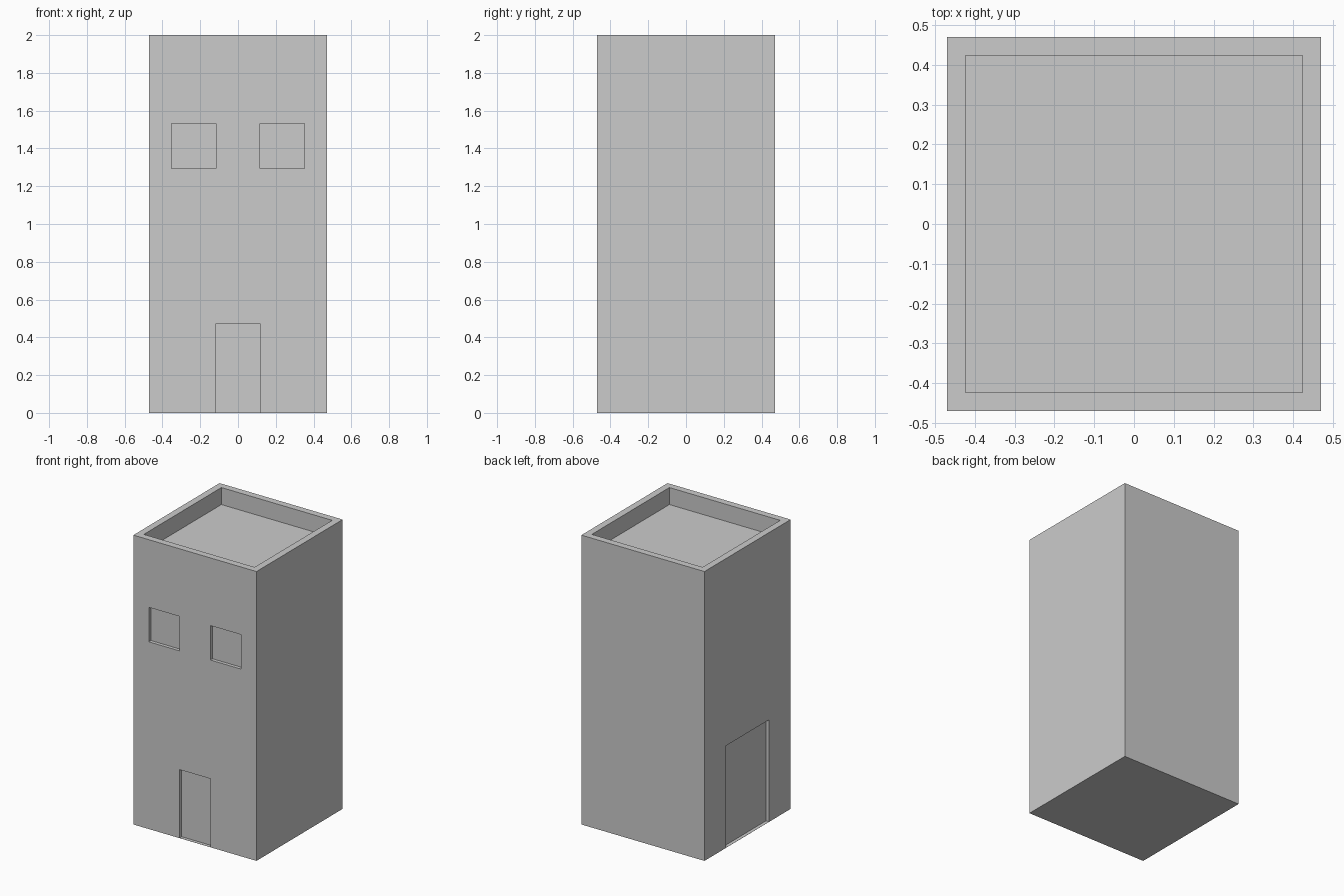
import bpy

if "Cube" in bpy.data.objects:
    bpy.data.objects.remove(bpy.data.objects["Cube"])

U = 2 / 34          # modelling unit: tower is 16 x 16 x 34
HALF = 8 * U
DEPTH = 0.4 * U     # recess depth of door and windows
SILL = 0.001        # keeps the ground face closed under the doors


def box(name, lo, hi):
    bpy.ops.mesh.primitive_cube_add(size=1, location=[(a + b) / 2 for a, b in zip(lo, hi)])
    ob = bpy.context.object
    ob.name = name
    ob.scale = [b - a for a, b in zip(lo, hi)]
    bpy.ops.object.transform_apply(location=True, rotation=False, scale=True)
    return ob


# Tower body
tower = box("tower", (-HALF, -HALF, 0), (HALF, HALF, 2))

# Recesses: roof well, front door, side door, mirrored windows
r = 7.2 * U
front = (-HALF - 0.1, -HALF + DEPTH)
cutters = [
    box("roof_well", (-r, -r, 2 - 2 * U), (r, r, 2.1)),
    box("front_door", (-2 * U, front[0], SILL), (2 * U, front[1], 8.05 * U)),
    box("side_door", (front[0], -4 * U, SILL), (front[1], 4 * U, 12 * U)),
]
for side in (-1, 1):
    x = side * 4 * U
    cutters.append(box("window", (x - 2 * U, front[0], 22 * U), (x + 2 * U, front[1], 26.05 * U)))

# Carve each recess, then remove its cutter
for c in cutters:
    mod = tower.modifiers.new(c.name, 'BOOLEAN')
    mod.operation = 'DIFFERENCE'
    mod.solver = 'EXACT'
    mod.object = c
    c.hide_render = True
    bpy.context.view_layer.objects.active = tower
    bpy.ops.object.modifier_apply(modifier=mod.name)
for c in cutters:
    bpy.data.objects.remove(c, do_unlink=True)
